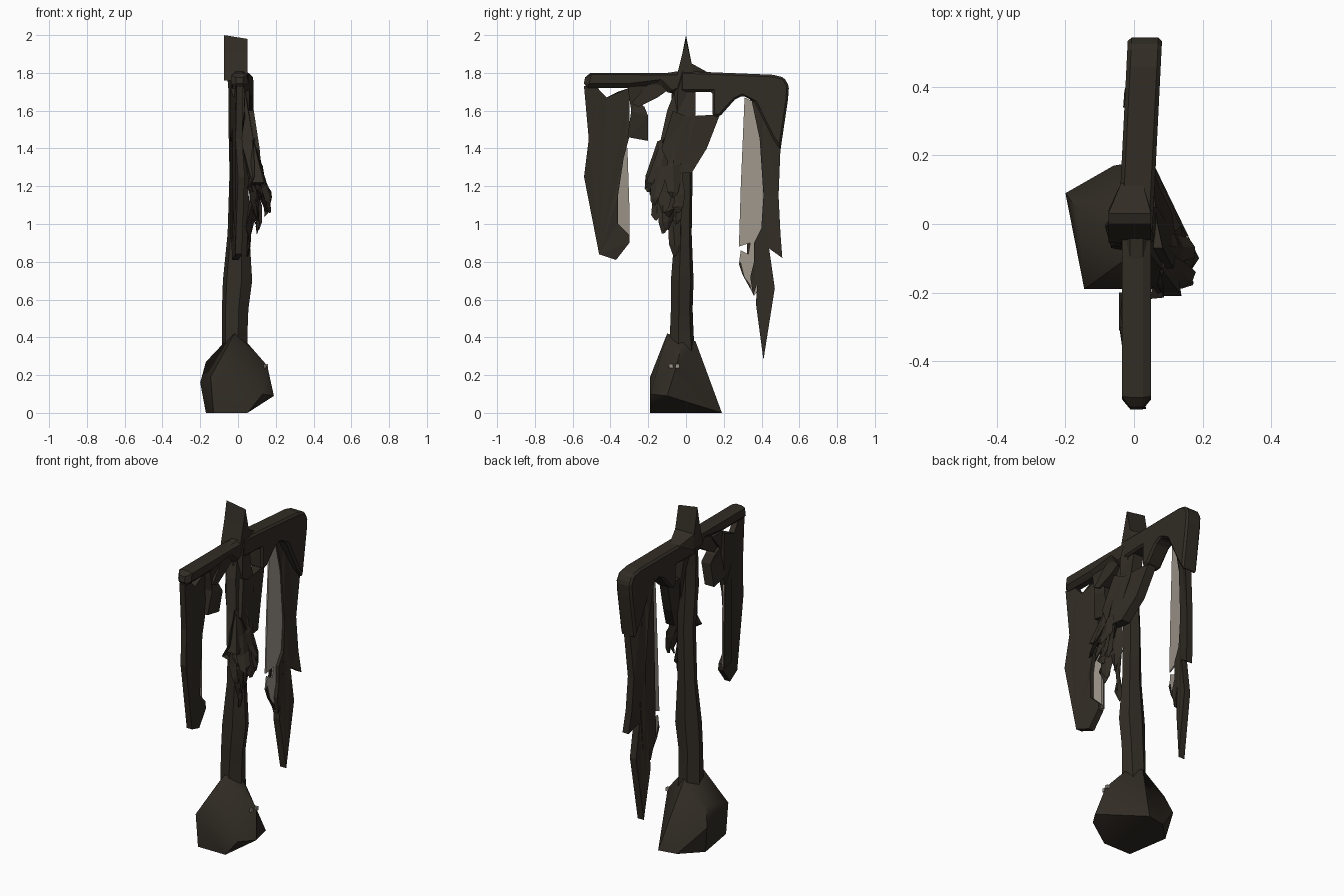
import bpy, bmesh, math, random
from mathutils import Vector

random.seed(4)
cube = bpy.data.objects.get("Cube")
if cube:
    bpy.data.objects.remove(cube)


def material(name, rgb):
    m = bpy.data.materials.new(name)
    m.use_nodes = True
    m.diffuse_color = (*rgb, 1)
    bsdf = m.node_tree.nodes["Principled BSDF"]
    bsdf.inputs["Base Color"].default_value = (*rgb, 1)
    bsdf.inputs["Roughness"].default_value = 0.9
    return m


DARK = material("dark brown", (0.031, 0.025, 0.018))
PALE = material("pale lining", (0.34, 0.305, 0.26))


def finish(name, bm, mat):
    bmesh.ops.recalc_face_normals(bm, faces=bm.faces)
    mesh = bpy.data.meshes.new(name)
    bm.to_mesh(mesh)
    bm.free()
    ob = bpy.data.objects.new(name, mesh)
    bpy.context.collection.objects.link(ob)
    mesh.materials.append(mat)
    return ob


def skin(name, loops, bm):
    """Join successive rings of vertices and close both ends."""
    n = len(loops[0])
    for a, b in zip(loops, loops[1:]):
        for i in range(n):
            j = (i + 1) % n
            bm.faces.new((a[i], a[j], b[j], b[i]))
    bm.faces.new(loops[0])
    bm.faces.new(loops[-1])
    return finish(name, bm, DARK)


def loft(name, rings, sides, turn):
    """Skin rings given as (z, x min, x max, y min, y max)."""
    bm = bmesh.new()
    pts = [(math.cos(a), math.sin(a)) for a in
           (turn + math.tau * i / sides for i in range(sides))]
    mx, my = max(abs(p[0]) for p in pts), max(abs(p[1]) for p in pts)
    loops = [[bm.verts.new(((x0 + x1) / 2 + (x1 - x0) / 2 * p / mx,
                            (y0 + y1) / 2 + (y1 - y0) / 2 * q / my, z)) for p, q in pts]
             for z, x0, x1, y0, y1 in rings]
    return skin(name, loops, bm)


def sheet(name, outline, x0, x1, mat=DARK, ragged=0.0, lean=0.0, flare=0.0, bevel=0.0):
    """Side outline of (y, z) points, given depth from x0 to x1.
    lean shifts x along y, flare shifts it outward going down."""
    bm = bmesh.new()
    shift = [random.uniform(-ragged, ragged) + lean * y + flare * (1.6 - z)
             for y, z in outline]
    a, b = [[bm.verts.new((x + s, y, z)) for (y, z), s in zip(outline, shift)]
            for x in (x0, x1)]
    caps = [bm.faces.new(a), bm.faces.new(b)]
    for i in range(len(a)):
        j = (i + 1) % len(a)
        bm.faces.new((a[i], a[j], b[j], b[i]))
    bm.normal_update()
    bmesh.ops.triangulate(bm, faces=caps, ngon_method="EAR_CLIP")
    ob = finish(name, bm, mat)
    if bevel:
        mod = ob.modifiers.new("worn edges", "BEVEL")
        mod.width = bevel
        mod.segments = 1
        mod.limit_method = "ANGLE"
    return ob


def strip(name, top, bottom, width):
    """Torn, twisted strip of cloth, tapering to a crooked end."""
    bm = bmesh.new()
    top, bottom = Vector(top), Vector(bottom)
    loops = []
    for t, w in ((0, 0.8), (0.4, 1), (0.7, 1), (0.9, 0.75), (1, 0.2)):
        c = top.lerp(bottom, t)
        c.x += random.uniform(-0.012, 0.012)
        a = random.uniform(0.8, 2.2)
        d = Vector((math.cos(a), math.sin(a), random.uniform(-0.4, 0.4))) * width * w
        n = Vector((-d.y, d.x, 0)) * 0.3
        loops.append([bm.verts.new(c + v) for v in (d, n, -d, -n)])
    return skin(name, loops, bm)


# Heavy faceted mound at the foot
bm = bmesh.new()
for p in [(-.17, .06, 0), (-.13, -.19, 0), (.05, -.19, 0), (.05, .19, 0), (-.06, .17, 0),
          (-.2, .09, .16), (-.145, -.19, .19), (.19, -.1, .09), (.13, -.19, .1),
          (.155, -.05, .25), (-.17, .05, .27), (.05, -.02, .37), (-.02, .05, .38),
          (-.085, -.02, .36), (-.02, -.1, .42)]:
    bm.verts.new(p)
bmesh.ops.convex_hull(bm, input=bm.verts)
base = finish("base", bm, DARK)
for i, y in enumerate((-.09, -.055)):
    sheet(f"base_fleck_{i + 1}", [(y, .238), (y + .02, .238), (y + .02, .258), (y, .258)],
          .138, .147 + .012 * i, PALE)

# Tall post
post = loft("post", [(.3, -.085, .05, -.09, .05), (.42, -.085, .05, -.085, .04),
                     (.55, -.085, .055, -.08, .035),
                     (.7, -.08, .075, -.08, .04), (.95, -.055, .06, -.06, .03),
                     (1.27, -.045, .055, -.06, .035), (1.5, -.05, .06, -.085, .02),
                     (1.7, -.05, .06, -.075, .01), (1.82, -.06, .05, -.04, .03)],
            6, math.pi / 4)
for ob, angle in ((base, 45), (post, 35)):
    bpy.context.view_layer.objects.active = ob
    ob.select_set(True)
    bpy.ops.object.shade_smooth_by_angle(angle=math.radians(angle))
    ob.select_set(False)

# Wedge-shaped cap, sloping to one side
cap = sheet("cap", [(-.055, 1.76), (.04, 1.76), (.12, 1.8), (.03, 1.85), (0, 2), (-.02, 1.9)],
            -.075, .05)
for v in cap.data.vertices:
    if v.co.z > 1.95 and v.co.x > 0:
        v.co.z = 1.98
    elif v.co.y > .1:
        v.co.x *= .5

# Cross beam: front arm, back arm with its drooping end
sheet("front_arm", [(-.545, 1.72), (-.53, 1.8), (-.1, 1.8), (0, 1.815), (.02, 1.72),
                    (-.08, 1.68), (-.14, 1.74), (-.3, 1.72)],
      -.035, .05, bevel=.024)
sheet("back_arm", [(-.03, 1.7), (-.03, 1.81), (.46, 1.79), (.52, 1.775), (.545, 1.73),
                   (.54, 1.66), (.5, 1.39), (.46, 1.45), (.36, 1.65), (.3, 1.68), (.26, 1.66),
                   (.18, 1.57), (.14, 1.57), (.14, 1.7)],
      -.045, .055, lean=.05, bevel=.015)

# Braces under the front arm
sheet("front_brace", [(-.1, 1.77), (-.2, 1.74), (-.29, 1.64), (-.25, 1.62), (-.15, 1.67),
                      (-.08, 1.72)], -.03, .03, ragged=.01)
sheet("front_scrap", [(-.31, 1.73), (-.2, 1.73), (-.26, 1.65), (-.22, 1.62), (-.2, 1.57),
                      (-.2, 1.44), (-.31, 1.46), (-.29, 1.6)], -.03, .03, ragged=.015)

# Front hanging cloth: closed fold, open flap and lining
sheet("front_cloth", [(-.54, 1.73), (-.47, 1.74), (-.46, 1.71), (-.42, 1.67), (-.36, 1.7),
                      (-.3, 1.72), (-.3, 1.46), (-.33, 1.35), (-.36, 1.15), (-.36, 1.0),
                      (-.3, .94), (-.3, .9), (-.37, .81), (-.46, .84), (-.54, 1.25),
                      (-.515, 1.45)], -.08, -.045, ragged=.006, lean=-.14)
flap = [(-.38, 1.5), (-.31, 1.4), (-.3, 1.1), (-.3, .92), (-.38, .92)]
sheet("front_flap", flap, -.085, -.075, lean=-.14)
sheet("front_lining", flap, -.075, -.067, PALE, lean=-.14)

# Back hanging cloth: closed fold, torn tails, wide flap and lining
sheet("back_cloth", [(.34, 1.69), (.4, 1.68), (.47, 1.5), (.5, 1.4), (.49, 1.15), (.5, .95),
                     (.51, .82), (.44, .87), (.47, .66), (.41, .28), (.37, .58), (.39, .85),
                     (.41, 1.15), (.39, 1.45)],
      -.14, -.1, ragged=.008, lean=.3)
tail = [(.42, 1.62), (.45, 1.1), (.42, .7), (.36, .62)]
sheet("back_flap", [(.34, 1.67)] + tail + [(.32, .76), (.33, 1.2)], -.075, -.063, lean=.15)
sheet("back_lining", [(.31, 1.67)] + tail + [(.3, .74), (.28, .79), (.29, .86), (.33, .84),
                                            (.34, .9), (.28, .88), (.29, 1.2)],
      -.063, -.055, PALE, lean=.15)
sheet("back_rag", [(.36, .9), (.4, .98), (.39, .72), (.355, .62), (.34, .72), (.36, .8)],
      -.056, -.035, ragged=.004, lean=.15)
sheet("back_rag_edge", [(.31, .72), (.34, .68), (.35, .64), (.3, .73), (.28, .79), (.29, .8)],
      -.065, -.05, lean=.15)

# Draped panel and scarf sweeping from the post towards its left side
sheet("draped_panel", [(-.07, 1.6), (0, 1.57), (.18, 1.58), (.11, 1.4), (.03, 1.27),
                       (-.07, 1.27), (-.13, 1.4)], .02, .075, ragged=.01, lean=-.15,
      flare=.1)
sheet("post_scarf", [(-.03, 1.78), (.05, 1.74), (.05, 1.55), (-.02, 1.3), (-.13, 1.2),
                     (-.21, 1.22), (-.14, 1.42), (-.1, 1.6)], 0, .065, ragged=.012,
      flare=.17)

# Ragged strips gathered below the panel
ends = [(-.2, .07, 1.17), (-.17, .16, 1.1), (-.12, .16, 1.06), (-.07, .17, 1.14),
        (-.12, .1, .95), (-.1, .12, .97), (-.16, .1, 1.02), (-.04, .14, 1.06),
        (-.06, .06, .83), (-.17, .13, 1.13), (-.09, .15, 1.04), (-.05, .09, 1.0)]
for i, (y, x, z) in enumerate(ends):
    strip(f"torn_strip_{i + 1}", (.07, -.04 + y * .4, 1.45 - .01 * i), (x, y, z), .04)
